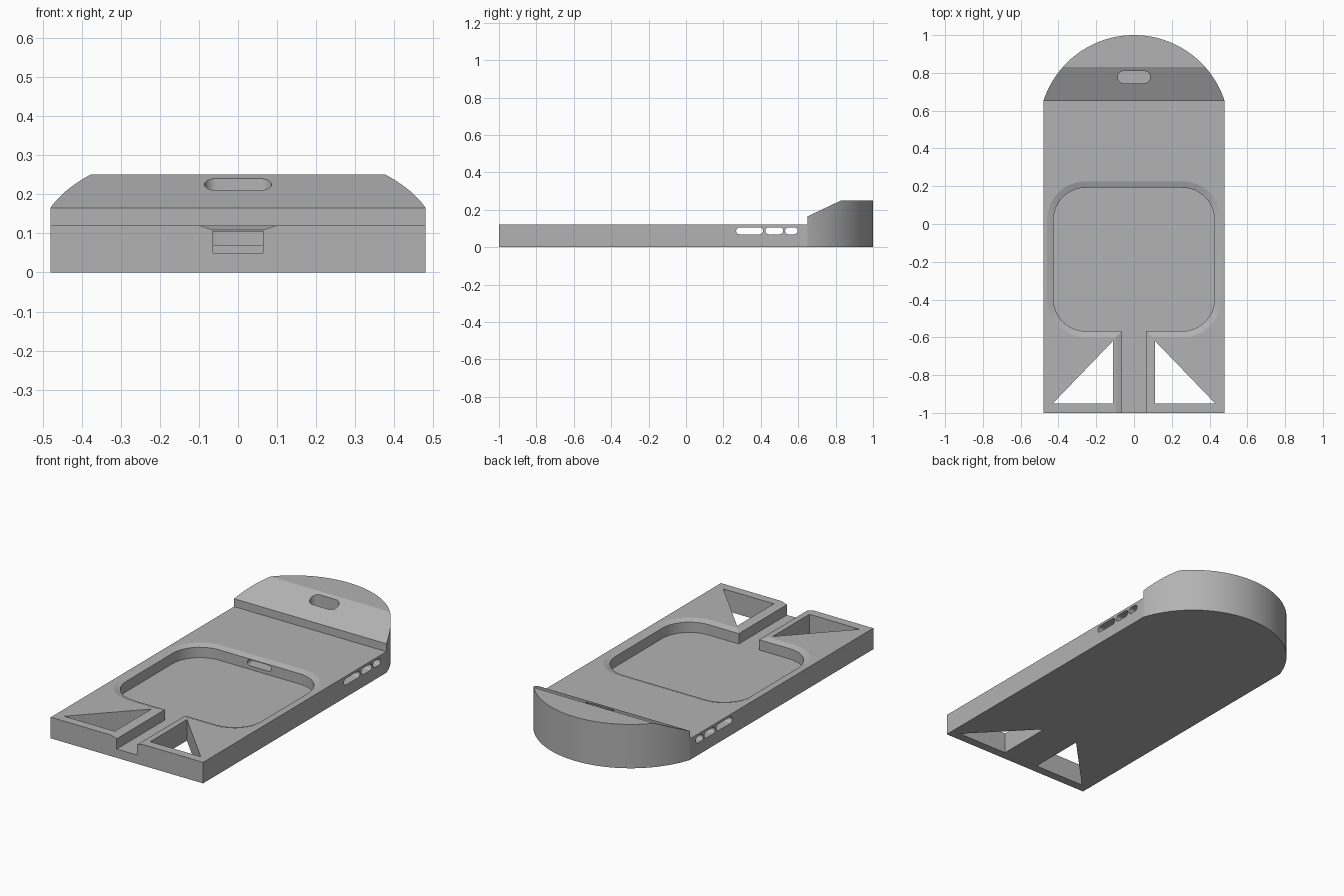
import bpy, bmesh, math
from mathutils import Vector

if "Cube" in bpy.data.objects:
    bpy.data.objects.remove(bpy.data.objects["Cube"], do_unlink=True)

HALF_W, TOP, FLOOR = 0.48, 0.12, 0.05
HEAD_Y, HEAD_Z = 0.65, 0.25

grey = bpy.data.materials.new("plain grey")
grey.use_nodes = True
colour = (0.45, 0.45, 0.45, 1)
grey.diffuse_color = colour
grey.node_tree.nodes["Principled BSDF"].inputs["Base Color"].default_value = colour


def loft(name, rings):
    """Solid from stacked rings with equal point counts."""
    bm = bmesh.new()
    loops = [[bm.verts.new(p) for p in ring] for ring in rings]
    n = len(loops[0])
    for low, high in zip(loops, loops[1:]):
        for i in range(n):
            j = (i + 1) % n
            bm.faces.new((low[i], low[j], high[j], high[i]))
    bm.faces.new(loops[0][::-1])
    bm.faces.new(loops[-1])
    bmesh.ops.recalc_face_normals(bm, faces=bm.faces)
    mesh = bpy.data.meshes.new(name)
    bm.to_mesh(mesh)
    bm.free()
    mesh.materials.append(grey)
    ob = bpy.data.objects.new(name, mesh)
    bpy.context.collection.objects.link(ob)
    return ob


def prism(name, outline, axis, start, end):
    """Extrude a 2D outline along x, y or z."""
    place = {"x": lambda u, v, w: (w, u, v),
             "y": lambda u, v, w: (u, w, v),
             "z": lambda u, v, w: (u, v, w)}[axis]
    return loft(name, [[place(u, v, w) for u, v in outline] for w in (start, end)])


def rounded_rect(u0, u1, v0, v1, r, steps=12):
    pts = []
    corners = [(u1 - r, v1 - r), (u0 + r, v1 - r), (u0 + r, v0 + r), (u1 - r, v0 + r)]
    for k, (cu, cv) in enumerate(corners):
        for i in range(steps + 1):
            a = math.pi / 2 * (k + i / steps)
            pts.append((cu + r * math.cos(a), cv + r * math.sin(a)))
    return pts


def slot(u0, u1, v0, v1):
    return rounded_rect(u0, u1, v0, v1, (v1 - v0) * 0.499, 8)


def flared(name, outline_at):
    """Recess cutter with a shallow flare around its top rim."""
    flare, drop = 0.034, 0.011
    levels = [(FLOOR, 0), (TOP - drop, 0), (TOP, flare), (TOP + drop, 2 * flare)]
    return loft(name, [[(x, y, z) for x, y in outline_at(f)] for z, f in levels])


def cut(target, cutter):
    mod = target.modifiers.new("cut", "BOOLEAN")
    mod.operation, mod.solver, mod.object = "DIFFERENCE", "EXACT", cutter
    bpy.context.view_layer.objects.active = target
    bpy.ops.object.modifier_apply(modifier=mod.name)
    bpy.data.objects.remove(cutter, do_unlink=True)


# Body: straight sides with a domed rear end
rise = 1 - HEAD_Y
radius = (HALF_W ** 2 + rise ** 2) / (2 * rise)
half_angle = math.asin(HALF_W / radius)
plan = [(-HALF_W, -1), (HALF_W, -1)]
for i in range(65):
    a = half_angle * (1 - i / 32)
    plan.append((radius * math.sin(a), 1 - radius + radius * math.cos(a)))
body = prism("stand_body", plan, "z", 0, HEAD_Z)

# Low deck and sloped front of the raised head
side = [(-1.1, TOP), (HEAD_Y, TOP), (HEAD_Y, 0.165), (0.83, HEAD_Z),
        (0.83, 0.4), (-1.1, 0.4)]
cut(body, prism("deck_cutter", side, "x", -1, 1))

# Rounded square recess and the cable channel leading to the front
cut(body, flared("recess_cutter", lambda f: rounded_rect(
    -0.426 - f, 0.426 + f, -0.567 - f, 0.192 + f, 0.17 + f)))
cut(body, flared("channel_cutter", lambda f: [
    (-0.064 - f, -1.1), (0.064 + f, -1.1), (0.064 + f, -0.4), (-0.064 - f, -0.4)]))

# Triangular openings on both sides of the channel
for s in (-1, 1):
    tri = [(s * 0.112, -0.95), (s * 0.43, -0.95), (s * 0.112, -0.62)]
    cut(body, prism("triangle_cutter", tri, "z", -0.1, 0.3))

# Passage from the recess to the slot in the head
cut(body, prism("passage_cutter", slot(-0.075, 0.075, 0.07, 0.105), "y", 0.1, 0.777))
cut(body, prism("head_slot_cutter", slot(-0.086, 0.086, 0.745, 0.81), "z", 0.068, 0.4))

# Three slots running through from side to side
for y0, y1 in ((0.268, 0.412), (0.424, 0.52), (0.53, 0.597)):
    cut(body, prism("side_slot_cutter", slot(y0, y1, 0.069, 0.106), "x", -1, 1))

# Smooth the curved walls, keep the edges crisp
bpy.ops.object.select_all(action="DESELECT")
body.select_set(True)
bpy.context.view_layer.objects.active = body
bpy.ops.object.shade_smooth_by_angle(angle=math.radians(12))
